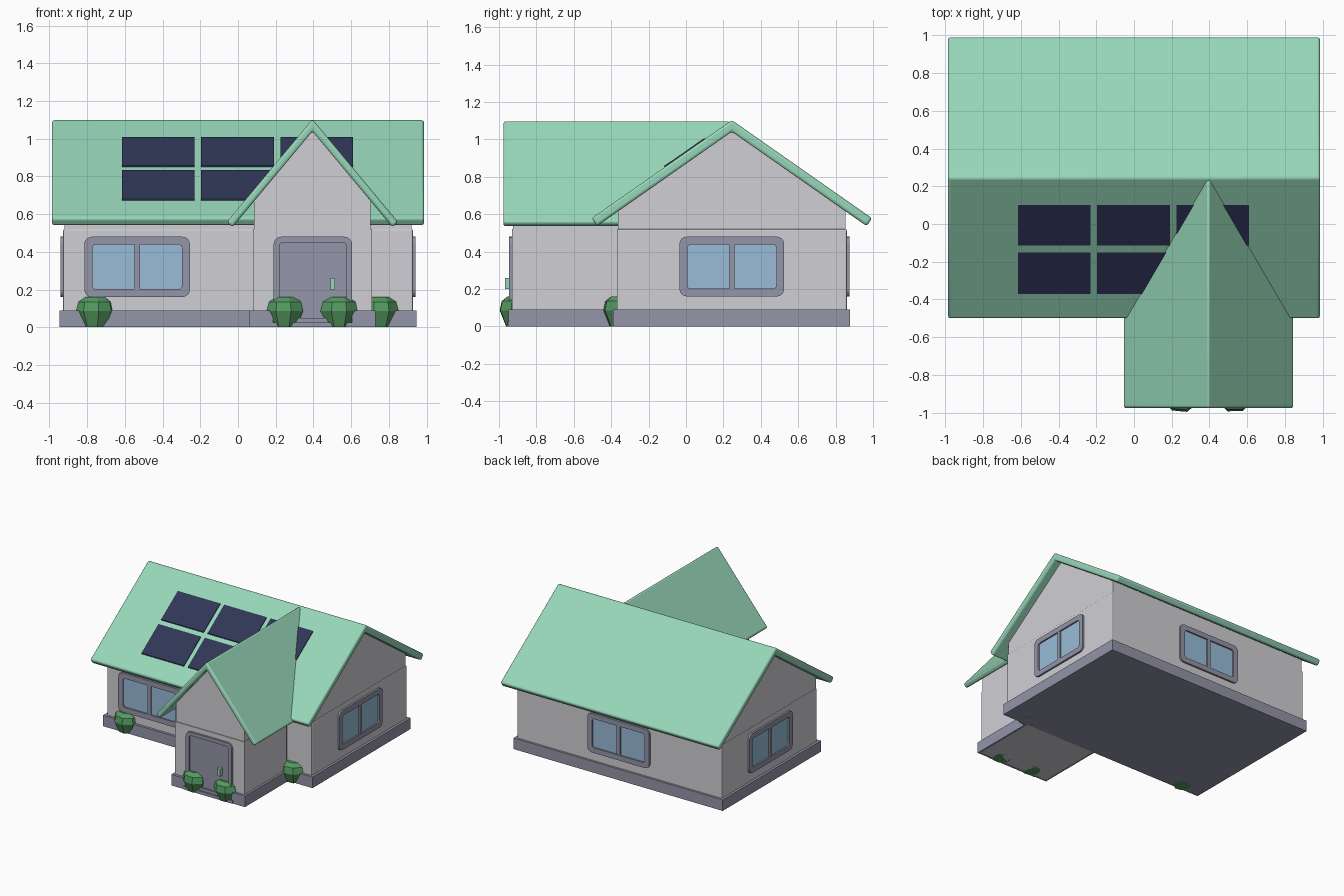
import bpy, bmesh, math
from mathutils import Matrix, Vector

old = bpy.data.objects.get("Cube")
if old:
    bpy.data.objects.remove(old, do_unlink=True)


def material(name, srgb):
    lin = [(c / 255 / 12.92 if c < 11 else ((c / 255 + 0.055) / 1.055) ** 2.4) for c in srgb]
    m = bpy.data.materials.new(name)
    m.use_nodes = True
    m.diffuse_color = (*lin, 1)
    m.node_tree.nodes["Principled BSDF"].inputs["Base Color"].default_value = (*lin, 1)
    return m


MINT = material("mint roof", (150, 214, 184))
WALL = material("pale grey wall", (208, 207, 212))
TRIM = material("slate trim", (148, 149, 168))
GLASS = material("blue glass", (152, 188, 216))
NAVY = material("navy panel", (48, 54, 86))
LEAF = material("leaf green", (84, 154, 96))


def finish(name, bm, mats, bevel=0, segments=2, smooth=False):
    bmesh.ops.recalc_face_normals(bm, faces=bm.faces)
    mesh = bpy.data.meshes.new(name)
    bm.to_mesh(mesh)
    bm.free()
    ob = bpy.data.objects.new(name, mesh)
    bpy.context.collection.objects.link(ob)
    for m in mats:
        mesh.materials.append(m)
    if bevel:
        mod = ob.modifiers.new("soft edges", "BEVEL")
        mod.width, mod.segments = bevel, segments
    if smooth:
        bpy.ops.object.select_all(action="DESELECT")
        ob.select_set(True)
        bpy.context.view_layer.objects.active = ob
        bpy.ops.object.shade_smooth_by_angle(angle=math.radians(35))
    return ob


def prism(name, profile, start, end, axis, mat, **kw):
    """Extrude a profile of (side, z) points along x or y."""
    bm = bmesh.new()
    to3d = (lambda s, z: (start, s, z)) if axis == "x" else (lambda s, z: (s, start, z))
    face = bm.faces.new([bm.verts.new(to3d(s, z)) for s, z in profile])
    out = bmesh.ops.extrude_face_region(bm, geom=[face])
    move = Vector((end - start, 0, 0) if axis == "x" else (0, end - start, 0))
    bmesh.ops.translate(bm, vec=move, verts=[v for v in out["geom"] if isinstance(v, bmesh.types.BMVert)])
    return finish(name, bm, [mat], **kw)


def box(name, x0, x1, y0, y1, z0, z1, mat, **kw):
    return prism(name, [(x0, z0), (x1, z0), (x1, z1), (x0, z1)], y0, y1, "y", mat, **kw)


def gable(mid, half, base, apex, slope):
    eave = apex - slope * half
    return [(mid - half, base), (mid + half, base), (mid + half, eave), (mid, apex), (mid - half, eave)]


def chevron(mid, half, apex, slope, thick):
    """Roof section with eaves cut square to the slope."""
    a = math.atan(slope)
    eave = apex - slope * half
    dx, dz = thick * math.sin(a), thick * math.cos(a)
    low = apex - thick / math.cos(a)
    return [(mid - half, eave), (mid, apex), (mid + half, eave),
            (mid + half - dx, eave - dz), (mid, low), (mid - half + dx, eave - dz)]


def rounded(w, h, r, steps=4):
    pts = []
    for k, (sx, sz) in enumerate([(1, 1), (-1, 1), (-1, -1), (1, -1)]):
        for i in range(steps + 1):
            t = math.pi / 2 * (k + i / steps)
            pts.append((sx * (w / 2 - r) + r * math.cos(t), sz * (h / 2 - r) + r * math.sin(t)))
    return pts


def framed(name, pos, turn, w, h, rim, depth, inset, fill, mullion=False):
    """Rounded frame with a recessed filling, facing outward at the given turn."""
    bm = bmesh.new()
    outer, inner = rounded(w, h, 0.04), rounded(w - 2 * rim, h - 2 * rim, 0.02)
    loops = [[bm.verts.new((u, -d, v)) for u, v in pts] for pts, d in
             ((outer, -0.01), (outer, depth), (inner, depth), (inner, depth - inset))]
    n = len(outer)
    for a, b in zip(loops, loops[1:]):
        for i in range(n):
            bm.faces.new((a[i], a[(i + 1) % n], b[(i + 1) % n], b[i]))
    bm.faces.new(loops[3]).material_index = 1
    if mullion:
        size = Matrix.Diagonal((0.03, inset, h - 2 * rim, 1))
        bmesh.ops.create_cube(bm, size=1, matrix=Matrix.Translation((0, -depth + inset * 0.6, 0)) @ size)
    bm.transform(Matrix.Translation(pos) @ Matrix.Rotation(math.radians(turn), 4, "Z"))
    finish(name, bm, [TRIM, fill])


# Main house: plinth, lower walls and gabled upper walls
RIDGE_Y, PORCH_X = 0.245, 0.395
box("main_plinth", -0.947, 0.947, -0.39, 0.878, 0, 0.09, TRIM)
box("main_lower_wall", -0.927, 0.927, -0.37, 0.86, 0.05, 0.52, WALL, bevel=0.008)
prism("main_gable_wall", gable(RIDGE_Y, 0.608, 0.06, 1.07, 0.7), -0.92, 0.92, "x", WALL)

# Porch: walls reach the ground, plinth strips wrap around them
box("porch_lower_wall", 0.08, 0.71, -0.93, -0.39, 0, 0.52, WALL)
prism("porch_gable_wall", gable(PORCH_X, 0.309, 0.06, 1.07, 1.2), -0.924, -0.2, "y", WALL)
for side, name in ((-1, "right"), (1, "left")):
    wall = PORCH_X + side * 0.315
    box(name + "_porch_plinth", *sorted((wall, wall + side * 0.018)), -0.95, -0.39, 0, 0.09, TRIM)
    box(name + "_door_plinth", *sorted((wall, PORCH_X + side * 0.21)), -0.95, -0.93, 0, 0.09, TRIM)
box("door_step", 0.17, 0.62, -0.955, -0.93, 0, 0.025, TRIM)

# Roofs
prism("main_roof", chevron(RIDGE_Y, 0.75, 1.103, 0.7, 0.051), -0.987, 0.987, "x", MINT,
      bevel=0.014, segments=3, smooth=True)
prism("porch_roof", chevron(PORCH_X, 0.455, 1.103, 1.2, 0.041), -0.977, 0.235, "y", MINT,
      bevel=0.014, segments=3, smooth=True)

# Solar panels lying on the front slope
def roof_z(y):
    return 1.103 - 0.7 * (RIDGE_Y - y)

for row, (y0, y1) in enumerate([(-0.37, -0.15), (-0.115, 0.1)]):
    for col in range(3):
        x = -0.615 + 0.42 * col
        section = [(y0, roof_z(y0) - 0.002), (y1, roof_z(y1) - 0.002),
                   (y1, roof_z(y1) + 0.007), (y0, roof_z(y0) + 0.007)]
        prism(f"solar_panel_{row}_{col}", section, x, x + 0.385, "x", NAVY)

# Windows on all four sides
for name, pos, turn in (("front_window", (-0.535, -0.37, 0.32), 0),
                        ("left_window", (0.927, RIDGE_Y, 0.32), 90),
                        ("back_window", (0, 0.86, 0.32), 180),
                        ("right_window", (-0.927, RIDGE_Y, 0.32), 270)):
    framed(name, pos, turn, 0.56, 0.32, 0.042, 0.015, 0.012, GLASS, mullion=True)

# Front door and handle
framed("front_door", (0.397, -0.93, 0.25), 0, 0.415, 0.46, 0.03, 0.016, 0.01, TRIM)
box("door_handle", 0.49, 0.515, -0.967, -0.93, 0.2, 0.26, MINT)

# Faceted bushes tucked against the walls
def bush(name, x, y, turn):
    bm = bmesh.new()
    for r, z in ((0.07, 0), (0.106, 0.085), (0.095, 0.135), (0.062, 0.16)):
        for i in range(8):
            t = turn + i * math.pi / 4
            bm.verts.new((x + r * math.cos(t), y + r * math.sin(t), z))
    bmesh.ops.convex_hull(bm, input=bm.verts)
    bmesh.ops.dissolve_limit(bm, angle_limit=0.02, verts=bm.verts, edges=bm.edges)
    finish(name, bm, [LEAF])

for i, (x, y) in enumerate([(-0.76, -0.34), (0.25, -0.895), (0.535, -0.895), (0.75, -0.34)]):
    bush(f"bush_{i + 1}", x, y, 0.2 + 0.1 * i)
